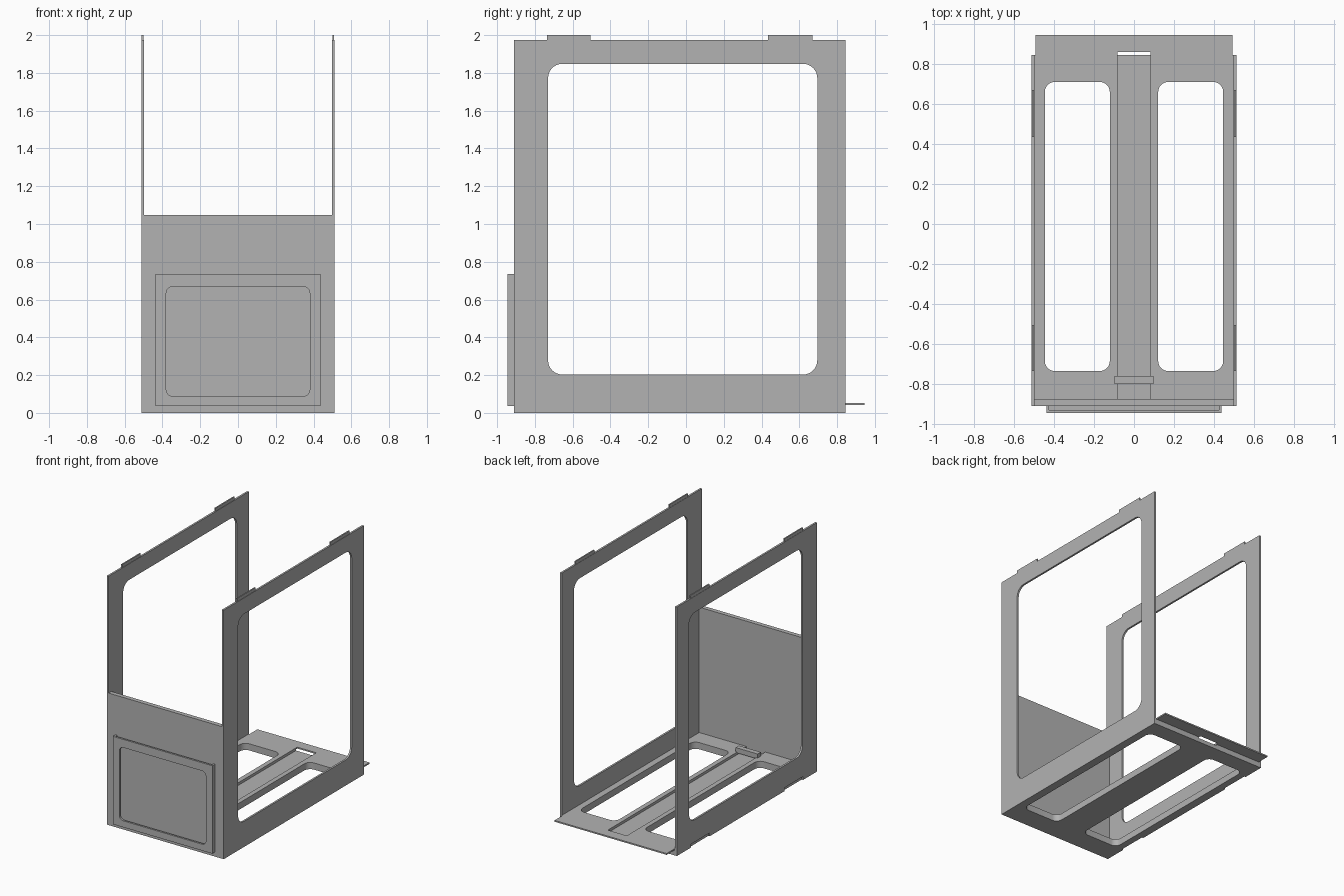
import bpy, bmesh

if "Cube" in bpy.data.objects:
    bpy.data.objects.remove(bpy.data.objects["Cube"], do_unlink=True)

grey = bpy.data.materials.new("plain grey")
grey.use_nodes = True
grey.diffuse_color = (0.45, 0.45, 0.45, 1)
grey.node_tree.nodes["Principled BSDF"].inputs["Base Color"].default_value = grey.diffuse_color


def box(name, x, y, z, radius=0, axis=None):
    """Box from (min, max) ranges; edges along axis are rounded by radius."""
    ranges = (x, y, z)
    bm = bmesh.new()
    bmesh.ops.create_cube(bm, size=1)
    for v in bm.verts:
        for i, (lo, hi) in enumerate(ranges):
            v.co[i] = lo if v.co[i] < 0 else hi
    if radius:
        edges = [e for e in bm.edges
                 if abs(e.verts[0].co[axis] - e.verts[1].co[axis]) > 1e-6]
        bmesh.ops.bevel(bm, geom=edges, offset=radius, segments=8,
                        profile=0.5, affect='EDGES')
    mesh = bpy.data.meshes.new(name)
    bm.to_mesh(mesh)
    bm.free()
    mesh.materials.append(grey)
    ob = bpy.data.objects.new(name, mesh)
    bpy.context.collection.objects.link(ob)
    return ob


def combine(target, others, operation='DIFFERENCE'):
    """Apply a boolean with each helper, then remove the helper."""
    bpy.context.view_layer.objects.active = target
    for other in others:
        other.hide_render = True
        mod = target.modifiers.new("cut", 'BOOLEAN')
        mod.operation, mod.solver, mod.object = operation, 'EXACT', other
        bpy.ops.object.modifier_apply(modifier=mod.name)
        bpy.data.objects.remove(other, do_unlink=True)


def finish(ob):
    bpy.ops.object.select_all(action='DESELECT')
    ob.select_set(True)
    bpy.context.view_layer.objects.active = ob
    bpy.ops.object.shade_smooth_by_angle()


FRONT, BACK, OUT, INN = -0.91, 0.845, 0.512, 0.497
FLOOR = 0.053
tab_spans = ((-0.735, -0.505), (0.435, 0.67))

# Side frames with a large rounded window and stacking tabs
for name, s in (("left_side_frame", 1), ("right_side_frame", -1)):
    xs = tuple(sorted((s * OUT, s * INN)))
    frame = box(name, xs, (FRONT, BACK), (0, 1.975))
    combine(frame, [box("window", (xs[0] - 0.1, xs[1] + 0.1),
                        (-0.73, 0.695), (0.203, 1.848), 0.075, 0)])
    tab_x = (xs[0] + 0.002, xs[1] - 0.003)
    combine(frame, [box("tab", tab_x, span, (1.95, 2.0)) for span in tab_spans], 'UNION')
    if s < 0:
        # Matching notches along the lower outer edge
        combine(frame, [box("notch", (xs[0] - 0.1, xs[1] - 0.003), span, (-0.1, 0.027))
                        for span in tab_spans])
    finish(frame)

# Floor with a thin rear tongue, two long openings and a central groove
floor = box("floor", (-INN, INN), (FRONT + 0.035, BACK), (0, FLOOR))
combine(floor, [box("tongue", (-0.492, 0.492), (BACK - 0.05, 0.945), (0.042, FLOOR))], 'UNION')
combine(floor, [box("opening", xs, (-0.735, 0.71), (-0.1, 0.2), 0.05, 2)
                for xs in ((-0.446, -0.121), (0.121, 0.446))])
combine(floor, [box("groove", (-0.083, 0.083), (-0.875, 0.861), (0.032, 0.2))])
finish(floor)

# Small raised bridge across the groove
box("groove_bridge", (-0.097, 0.097), (-0.8, -0.76), (0.045, 0.085))

# Front wall
box("front_wall", (-INN, INN), (FRONT, FRONT + 0.035), (0, 1.047))

# Card holder on the front: window frame with a slot open at the top
holder = box("card_holder", (-0.437, 0.437), (-0.945, FRONT), (0.037, 0.734))
combine(holder, [
    box("slot", (-0.424, 0.424), (-0.93, FRONT + 0.1), (0.055, 1)),
    box("holder_window", (-0.38, 0.38), (-1.1, -0.92), (0.088, 0.669), 0.035, 1),
])
finish(holder)
